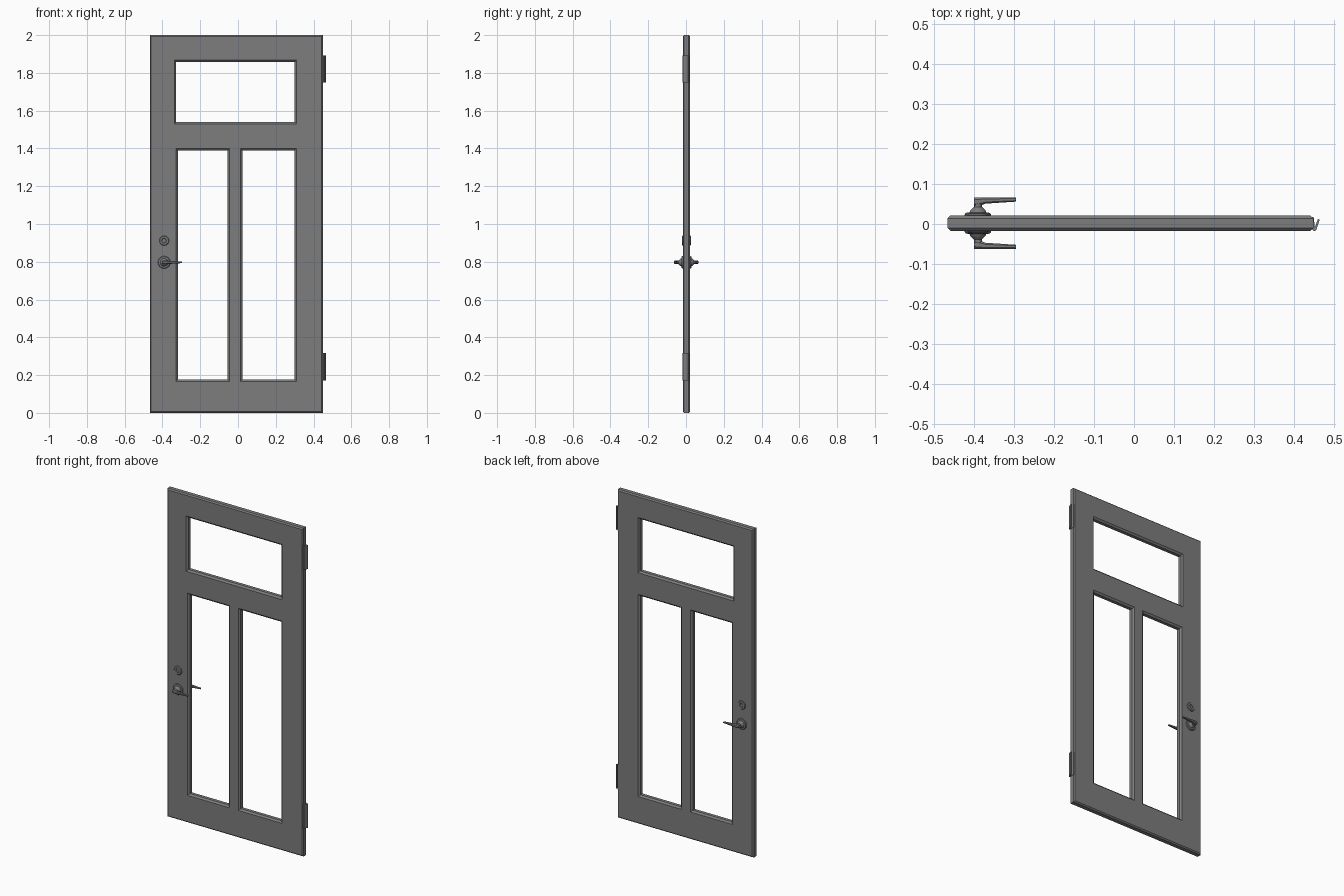
import bpy, bmesh, math
from mathutils import Vector

if "Cube" in bpy.data.objects:
    bpy.data.objects.remove(bpy.data.objects["Cube"])

Y0 = 0.002            # middle of the door thickness
H = 0.019             # half thickness
LOCK_X = -0.391

grey = bpy.data.materials.new("dark_grey_paint")
grey.diffuse_color = (0.205, 0.205, 0.205, 1)
grey.use_nodes = True
grey.node_tree.nodes["Principled BSDF"].inputs["Base Color"].default_value = grey.diffuse_color


def finish(name, bm, smooth=False):
    bmesh.ops.recalc_face_normals(bm, faces=bm.faces)
    me = bpy.data.meshes.new(name)
    bm.to_mesh(me)
    bm.free()
    me.materials.append(grey)
    ob = bpy.data.objects.new(name, me)
    bpy.context.collection.objects.link(ob)
    if smooth:
        bpy.context.view_layer.objects.active = ob
        ob.select_set(True)
        bpy.ops.object.shade_smooth_by_angle(angle=math.radians(30))
        ob.select_set(False)
    return ob


def bridge(bm, a, b):
    n = len(a)
    for i in range(n):
        bm.faces.new((a[i], a[(i + 1) % n], b[(i + 1) % n], b[i]))


# door frame: chamfered outline and three chamfered openings
def door_frame():
    bm = bmesh.new()
    caps = {-1: [], 1: []}

    def outline(x0, x1, z0, z1, inset, cy):
        rings = []
        for d, y in ((inset, -H), (0, -H + cy), (0, H - cy), (inset, H)):
            pts = ((x0 + d, z0 + d), (x1 - d, z0 + d), (x1 - d, z1 - d), (x0 + d, z1 - d))
            rings.append([bm.verts.new((x, Y0 + y, z)) for x, z in pts])
        for a, b in zip(rings, rings[1:]):
            bridge(bm, a, b)
        for side, ring in ((-1, rings[0]), (1, rings[-1])):
            caps[side] += [bm.edges.get((ring[i], ring[(i + 1) % 4])) for i in range(4)]

    outline(-0.467, 0.449, 0.0, 2.0, 0.007, 0.007)
    outline(-0.327, 0.300, 1.540, 1.857, -0.010, 0.009)
    outline(-0.318, -0.055, 0.177, 1.389, -0.010, 0.009)
    outline(0.024, 0.299, 0.177, 1.389, -0.010, 0.009)
    for side, edges in caps.items():
        bmesh.ops.triangle_fill(bm, edges=edges, use_beauty=True, normal=Vector((0, side, 0)))
    finish("door_frame", bm)


# turned part: (radius, distance from door middle) profile around the y axis
def turned(name, profile, x, z, side, n=24):
    bm = bmesh.new()
    rings = []
    for r, y in profile:
        rings.append([bm.verts.new((x + r * math.cos(2 * math.pi * i / n), Y0 + side * y,
                                    z + r * math.sin(2 * math.pi * i / n))) for i in range(n)])
    for a, b in zip(rings, rings[1:]):
        bridge(bm, a, b)
    bm.faces.new(rings[0])
    bm.faces.new(rings[-1])
    finish(name, bm, True)


# lever: octagonal sections lofted along x, tapering to the tip
def lever(name, side, z):
    bm = bmesh.new()
    rings = []
    for x, ya, yb, hz in ((-0.401, 0.042, 0.064, 0.010), (-0.380, 0.046, 0.065, 0.010),
                          (-0.372, 0.049, 0.065, 0.009), (-0.296, 0.054, 0.064, 0.004)):
        ym, hy = (ya + yb) / 2, (yb - ya) / 2
        pts = ((1, .5), (.5, 1), (-.5, 1), (-1, .5), (-1, -.5), (-.5, -1), (.5, -1), (1, -.5))
        rings.append([bm.verts.new((x, Y0 + side * (ym + hy * u), z + hz * v)) for u, v in pts])
    for a, b in zip(rings, rings[1:]):
        bridge(bm, a, b)
    bm.faces.new(rings[0])
    bm.faces.new(rings[-1])
    finish(name, bm, True)


# hinge: V cross-section in x,y extruded along z (fixed leaf, pin side, open leaf)
def hinge(name, z0, z1):
    section = ((0.446, 0.017), (0.450, 0.017), (0.453, -0.008), (0.461, 0.013),
               (0.465, 0.011), (0.456, -0.016), (0.451, -0.018), (0.446, -0.014))
    bm = bmesh.new()
    lo, hi = ([bm.verts.new((x, y, z)) for x, y in section] for z in (z0, z1))
    bridge(bm, lo, hi)
    bm.faces.new(lo)
    bm.faces.new(hi)
    finish(name, bm)


door_frame()
for side, tag in ((-1, "front"), (1, "back")):
    turned("handle_rose_" + tag,
           ((0.033, 0.015), (0.033, 0.022), (0.030, 0.026), (0.021, 0.027), (0.019, 0.032),
            (0.012, 0.039), (0.010, 0.041), (0.010, 0.050)), LOCK_X, 0.797, side)
    lever("handle_lever_" + tag, side, 0.797)
    turned("deadbolt_" + tag,
           ((0.026, 0.015), (0.026, 0.021), (0.023, 0.024), (0.013, 0.024), (0.011, 0.022)),
           LOCK_X, 0.912, side)
    # keyhole plate in the middle of the lock
    turned("lock_core_" + tag, ((0.007, 0.020), (0.007, 0.0235)), LOCK_X, 0.912, side, 12)
hinge("upper_hinge", 1.748, 1.892)
hinge("lower_hinge", 0.172, 0.318)
